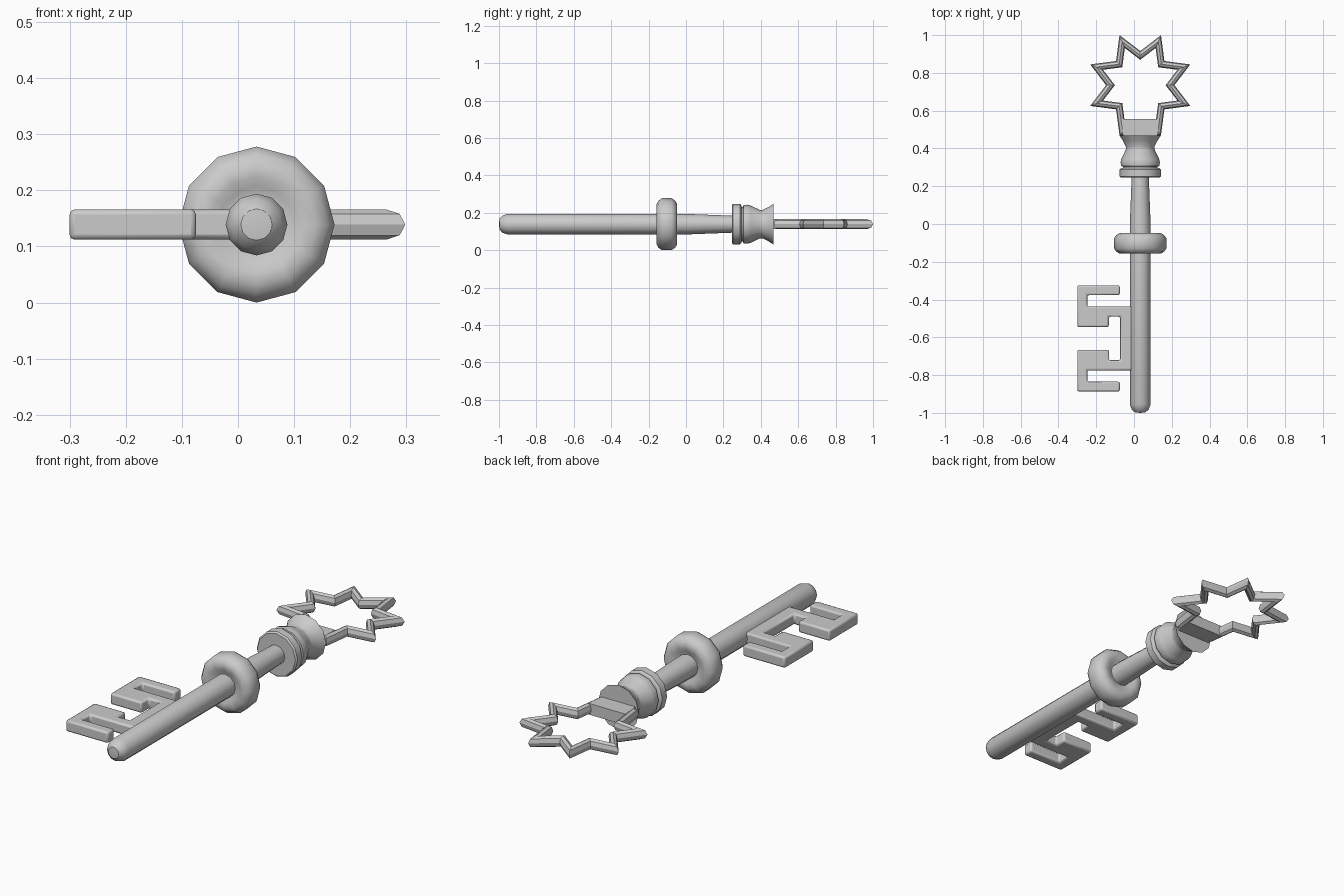
import bpy, bmesh, math
from mathutils import Vector

if "Cube" in bpy.data.objects:
    bpy.data.objects.remove(bpy.data.objects["Cube"])

AX, AZ = 0.033, 0.139      # axis of the key
HALF = 0.027               # half thickness of the flat parts


def finish(bm, name, angle):
    bmesh.ops.recalc_face_normals(bm, faces=bm.faces[:])
    me = bpy.data.meshes.new(name)
    bm.to_mesh(me)
    bm.free()
    ob = bpy.data.objects.new(name, me)
    bpy.context.collection.objects.link(ob)
    bpy.ops.object.select_all(action='DESELECT')
    ob.select_set(True)
    bpy.context.view_layer.objects.active = ob
    if angle:
        bpy.ops.object.shade_smooth_by_angle(angle=math.radians(angle))
    return ob


def lathe(name, profile, closed=False, n=12, angle=35):
    """Turn (y, radius) points around the key axis."""
    bm = bmesh.new()
    rings = []
    for y, r in profile:
        if r == 0:
            rings.append([bm.verts.new((AX, y, AZ))] * n)
        else:
            rings.append([bm.verts.new((AX + r * math.sin(2 * math.pi * i / n), y,
                                        AZ + r * math.cos(2 * math.pi * i / n)))
                          for i in range(n)])
    pairs = list(zip(rings, rings[1:])) + ([(rings[-1], rings[0])] if closed else [])
    for a, b in pairs:
        for i in range(n):
            j = (i + 1) % n
            bm.faces.new(list(dict.fromkeys((a[i], a[j], b[j], b[i]))))
    return finish(bm, name, angle)


def plate(name, outline, bevel):
    """Extrude a flat outline symmetrically about the axis height."""
    bm = bmesh.new()
    f = bm.faces.new([bm.verts.new((x, y, AZ - HALF)) for x, y in outline])
    ext = bmesh.ops.extrude_face_region(bm, geom=[f])
    top = [v for v in ext['geom'] if isinstance(v, bmesh.types.BMVert)]
    bmesh.ops.translate(bm, verts=top, vec=(0, 0, 2 * HALF))
    ob = finish(bm, name, 35)
    if bevel:
        m = ob.modifiers.new("soft_edges", 'BEVEL')
        m.width = bevel
        m.segments = 2
        m.limit_method = 'ANGLE'
    return ob


# shaft with rounded tip and tapered neck
lathe("shaft", [(-1, 0), (-0.997, 0.028), (-0.982, 0.045), (-0.955, 0.055),
                (0, 0.055), (0.26, 0.045), (0.26, 0)])

# rounded ring around the shaft
lathe("ring", [(-0.145, 0.05), (-0.148, 0.068), (-0.157, 0.085), (-0.157, 0.108),
               (-0.147, 0.126), (-0.128, 0.139), (-0.077, 0.139), (-0.058, 0.126),
               (-0.048, 0.108), (-0.048, 0.085), (-0.057, 0.068), (-0.06, 0.05)],
      closed=True, angle=60)

# turned collar: disc, groove and waisted neck
lathe("collar", [(0.245, 0), (0.245, 0.102), (0.252, 0.109), (0.288, 0.109),
                 (0.295, 0.102), (0.297, 0.092), (0.305, 0.092), (0.307, 0.102),
                 (0.328, 0.104), (0.345, 0.1), (0.395, 0.076), (0.41, 0.076),
                 (0.442, 0.092), (0.468, 0.109), (0.468, 0)])

# key bit: a half outline mirrored along the shaft
MID = -0.606
half = [(AX, -0.437), (-0.247, -0.437), (-0.247, -0.377), (-0.075, -0.377),
        (-0.075, -0.325), (-0.3, -0.325), (-0.3, -0.546), (-0.133, -0.546),
        (-0.133, -0.491), (-0.073, -0.491)]
plate("key_bit", half + [(x, 2 * MID - y) for x, y in reversed(half)], 0.009)

# star bow: octagonal section swept round a star with a straight bottom edge
CY, TIP, VALLEY = 0.735, 0.287, 0.181
path = []
for k in range(15):
    a = math.radians(-67.5 + 22.5 * k)
    r = VALLEY if k % 2 else TIP
    path.append(Vector((r * math.cos(a), r * math.sin(a))))
W = 0.0185
section = [(W - W * math.cos(math.pi * i / 4), HALF * math.sin(math.pi * i / 4))
           for i in range(8)]
bm = bmesh.new()
rings = []
# the angles above step tip/valley by 22.5 degrees; the last point is the other bottom tip
for i, p in enumerate(path):
    d0 = (p - path[i - 1]).normalized()
    d1 = (path[(i + 1) % len(path)] - p).normalized()
    n0, n1 = Vector((-d0.y, d0.x)), Vector((-d1.y, d1.x))
    miter = (n0 + n1) / (1 + n0.dot(n1))
    rings.append([bm.verts.new((AX + p.x + miter.x * o, CY + p.y + miter.y * o, AZ + h))
                  for o, h in section])
for i, a in enumerate(rings):
    b = rings[(i + 1) % len(rings)]
    for j in range(8):
        k = (j + 1) % 8
        bm.faces.new((a[j], a[k], b[k], b[j]))
finish(bm, "star_bow", 0)

# plate joining the bow to the collar
plate("bow_base", [(AX - 0.09, 0.46), (AX + 0.09, 0.46), (AX + 0.098, 0.555),
                   (AX - 0.098, 0.555)], 0)
